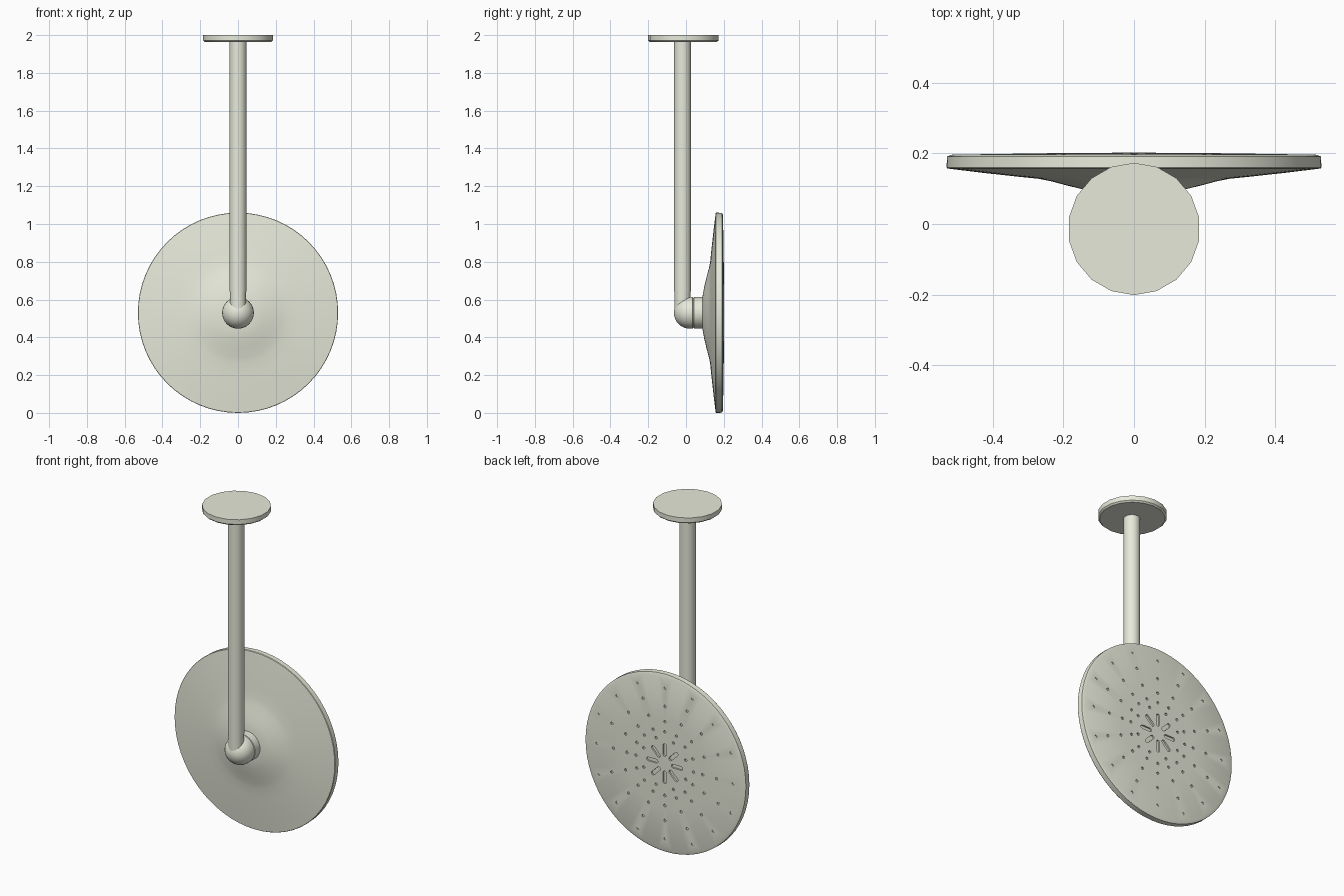
import bpy, bmesh, math
from mathutils import Matrix, Vector

if "Cube" in bpy.data.objects:
    bpy.data.objects.remove(bpy.data.objects["Cube"])

HEAD_Z = 0.53

finish_mat = bpy.data.materials.new("warm_white")
finish_mat.diffuse_color = (0.80, 0.82, 0.70, 1)
finish_mat.use_nodes = True
finish_mat.node_tree.nodes["Principled BSDF"].inputs["Base Color"].default_value = finish_mat.diffuse_color


def smooth(ob, angle=35):
    bpy.ops.object.select_all(action='DESELECT')
    ob.select_set(True)
    bpy.context.view_layer.objects.active = ob
    bpy.ops.object.shade_smooth_by_angle(angle=math.radians(angle))


def finish(name, bm):
    bmesh.ops.remove_doubles(bm, verts=bm.verts, dist=1e-5)
    bmesh.ops.recalc_face_normals(bm, faces=bm.faces)
    me = bpy.data.meshes.new(name)
    bm.to_mesh(me)
    bm.free()
    me.materials.append(finish_mat)
    ob = bpy.data.objects.new(name, me)
    bpy.context.collection.objects.link(ob)
    smooth(ob)
    return ob


def lathe(name, profile, sides, matrix):
    """Spin (radius, height) points round local z; zero radius closes an end."""
    bm = bmesh.new()
    rings = []
    for r, h in profile:
        if r == 0:
            rings.append([bm.verts.new((0, 0, h))] * sides)
        else:
            rings.append([bm.verts.new((r * math.sin(math.tau * i / sides),
                                        r * math.cos(math.tau * i / sides), h))
                          for i in range(sides)])
    for a, b in zip(rings, rings[1:]):
        for i in range(sides):
            j = (i + 1) % sides
            bm.faces.new(list(dict.fromkeys((a[i], a[j], b[j], b[i]))))
    bm.transform(matrix)
    return finish(name, bm)


flange_axis = Matrix.Translation((0, -0.014, 0))
pipe_axis = Matrix.Translation((0, -0.018, 0))
# local z turned to point along +y, through the head centre
facing = Matrix.Translation((0, 0, HEAD_Z)) @ Matrix.Rotation(-math.pi / 2, 4, 'X')

# ceiling flange, pipe and the short neck under it
lathe("ceiling_flange", [(0, 1.964), (0.178, 1.964), (0.187, 1.972),
                         (0.187, 2.0), (0, 2.0)], 18, flange_axis)
lathe("drop_pipe", [(0, 0.642), (0.045, 0.642), (0.045, 1.97), (0, 1.97)], 24, pipe_axis)
lathe("elbow_neck", [(0, 0.53), (0.043, 0.53), (0.043, 0.642), (0, 0.642)], 24, pipe_axis)

# elbow: ball behind, grooved collar towards the head
R = 0.084
ball = [(R * math.sin(t), 0.02 - R * math.cos(t))
        for t in (math.pi / 2 * k / 8 for k in range(1, 9))]
lathe("elbow_joint", [(0, 0.02 - R)] + ball +
      [(R, 0.035), (0.079, 0.037), (0.079, 0.040), (R, 0.042),
       (R, 0.10), (0, 0.10)], 32, facing)

# shower head plate with a domed back and a very slightly domed face
head = lathe("shower_head", [(0, 0.088), (0.09, 0.088), (0.14, 0.097), (0.19, 0.109),
                             (0.235, 0.121), (0.27, 0.128), (0.33, 0.134), (0.43, 0.145),
                             (0.528, 0.157), (0.53, 0.160), (0.529, 0.191), (0.515, 0.196),
                             (0.26, 0.2), (0, 0.202)], 64, facing)

# cutter: sixteen spokes of small spray holes with alternating ring radii
bm = bmesh.new()
for i in range(16):
    turn = facing @ Matrix.Rotation(math.tau * i / 16, 4, 'Z')
    for r in ((0.19, 0.25, 0.34, 0.45), (0.15, 0.20, 0.28, 0.38, 0.47))[i % 2]:
        bmesh.ops.create_cone(bm, cap_ends=True, segments=10, radius1=0.008, radius2=0.008,
                              depth=0.02, matrix=turn @ Matrix.Translation((0, r, 0.202)))

# cutter: eight rounded slots radiating from the centre
for i in range(8):
    pts = []
    for centre, start in ((0.108, 0), (0.055, math.pi)):
        pts += [Vector((0.011 * math.cos(start + math.pi * k / 6),
                        centre + 0.011 * math.sin(start + math.pi * k / 6), 0.192))
                for k in range(7)]
    turn = facing @ Matrix.Rotation(math.tau * i / 8, 4, 'Z')
    base = bm.faces.new([bm.verts.new(turn @ p) for p in pts])
    ext = bmesh.ops.extrude_face_region(bm, geom=[base], use_keep_orig=True)
    bmesh.ops.translate(bm, vec=(0, 0.02, 0),
                        verts=[v for v in ext["geom"] if isinstance(v, bmesh.types.BMVert)])
cutter = finish("spray_cutter", bm)
cutter.hide_render = True

# cut the holes into the face, then drop the cutter
cut = head.modifiers.new("spray_holes", 'BOOLEAN')
cut.operation = 'DIFFERENCE'
cut.solver = 'EXACT'
cut.object = cutter
bpy.context.view_layer.objects.active = head
bpy.ops.object.modifier_apply(modifier=cut.name)
bpy.data.objects.remove(cutter)
smooth(head, 30)
